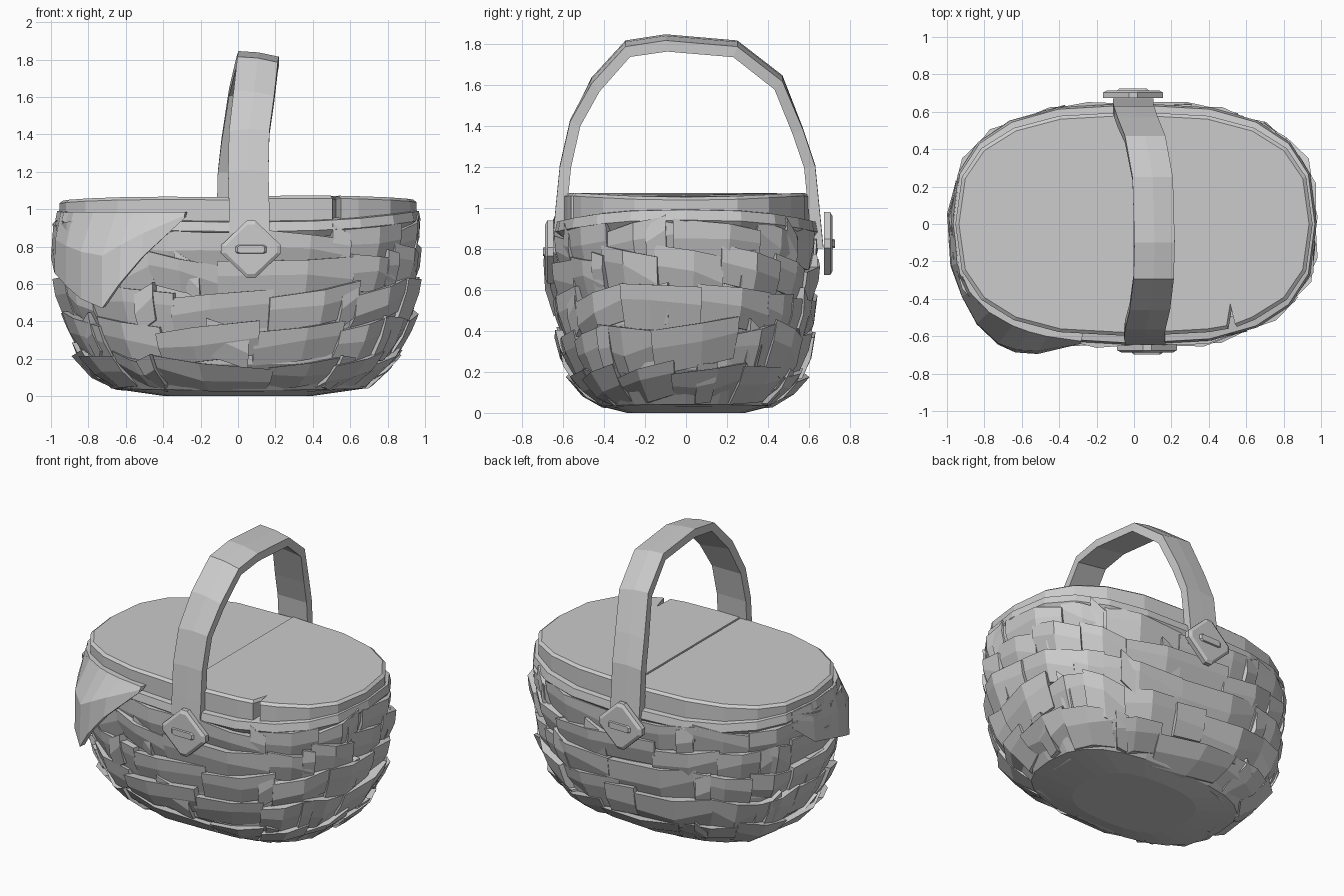
import bpy, bmesh, math, random
from mathutils import Vector

random.seed(4)
if "Cube" in bpy.data.objects:
    bpy.data.objects.remove(bpy.data.objects["Cube"])

grey = bpy.data.materials.new("light grey")
grey.use_nodes = True
COLOUR = (0.6, 0.6, 0.6, 1)
grey.diffuse_color = COLOUR
grey.node_tree.nodes["Principled BSDF"].inputs["Base Color"].default_value = COLOUR

# Basket profile: height, half length, half depth
PROFILE = [(0, .4, .3), (.035, .69, .43), (.18, .84, .55), (.4, .915, .595),
           (.7, .945, .615), (1.1, .945, .615)]


def finish(bm, name):
    bmesh.ops.recalc_face_normals(bm, faces=bm.faces)
    mesh = bpy.data.meshes.new(name)
    bm.to_mesh(mesh)
    bm.free()
    mesh.materials.append(grey)
    obj = bpy.data.objects.new(name, mesh)
    bpy.context.collection.objects.link(obj)
    return obj


def add_loft(bm, sections, ring=False):
    """Skin closed cross-sections; cap the ends unless they form a ring."""
    rows = [[bm.verts.new(p) for p in s] for s in sections]
    n = len(rows[0])
    pairs = list(zip(rows, rows[1:])) + ([(rows[-1], rows[0])] if ring else [])
    for a, b in pairs:
        for i in range(n):
            j = (i + 1) % n
            bm.faces.new((a[i], a[j], b[j], b[i]))
    if not ring:
        bm.faces.new(rows[0])
        bm.faces.new(rows[-1])


def oval(deg, a, b, power=2.7):
    t = math.radians(deg)
    c, s = math.cos(t), math.sin(t)
    return (math.copysign(a * abs(c) ** (2 / power), c),
            math.copysign(b * abs(s) ** (2 / power), s))


def wall(deg, z, out, sag=.06):
    """Point on the basket wall, pushed outwards; rows rise at both ends."""
    for (z0, a0, b0), (z1, a1, b1) in zip(PROFILE, PROFILE[1:]):
        if z <= z1:
            break
    f = (z - z0) / (z1 - z0)
    x, y = oval(deg, a0 + (a1 - a0) * f + out, b0 + (b1 - b0) * f + out)
    lift = sag * (math.cos(math.radians(deg)) ** 2 - .25) * min(1, z * 4)
    return Vector((x, y, z + lift))


# Solid core with the bottom
bm = bmesh.new()
add_loft(bm, [[wall(d, z, -.012) for d in range(0, 360, 15)]
              for z in (0, .035, .18, .4, .7, .93)])
finish(bm, "basket_core")


def add_slat(bm, d0, d1, z0, z1, low, high, steps=2):
    """Faceted plank whose top edge flares outwards."""
    sections = []
    tilt = random.uniform(-.04, .04)
    for k in range(steps + 1):
        f = k / steps
        d = d0 + (d1 - d0) * f
        dz = tilt * (f - .5) * 2
        swell = .02 * math.sin(math.pi * f) + random.uniform(-.01, .008)
        bottom, top = max(.025, z0 + dz), z1 + dz
        mid = bottom + (top - bottom) * random.uniform(.35, .7)
        sections.append([wall(d, bottom, low + swell),
                         wall(d, mid, (low + high) / 2 + .012 + swell),
                         wall(d, top, high + swell),
                         wall(d, top, -.03), wall(d, bottom, -.03)])
    add_loft(bm, sections)


# Woven rows of overlapping slats
ROWS = [(.03, .195), (.18, .385), (.37, .57), (.55, .74), (.71, .885)]
for r, (z0, z1) in enumerate(ROWS):
    bm = bmesh.new()
    count = 13 + r % 2
    step = 360 / count
    cuts = [k * step + r * 14 + random.uniform(-6, 6) for k in range(count)]
    cuts.append(cuts[0] + 360)
    for k, (d0, d1) in enumerate(zip(cuts, cuts[1:])):
        proud = .01 * (k % 2)
        add_slat(bm, d0 - .5, d1 + .5, z0 + random.uniform(-.02, .02),
                 z1 + random.uniform(-.015, .015), -.012 + proud,
                 .016 + proud + random.uniform(0, .012))
    finish(bm, f"woven_row_{r + 1}")

# Upright stakes showing between the slats
bm = bmesh.new()
for r, (z0, z1) in enumerate(ROWS):
    for k in range(6):
        d = k * 60 + r * 27 + random.uniform(-8, 8)
        add_slat(bm, d, d + 7, z0 + .01, z1 + .01, .014, .03, 1)
finish(bm, "stakes")

# Rim band around the opening
bm = bmesh.new()
add_loft(bm, [[wall(d, .86, .005), wall(d, .895, .032), wall(d, .945, .022),
               wall(d, .955, -.06), wall(d, .86, -.06)]
              for d in range(0, 360, 18)], ring=True)
finish(bm, "rim_band")


# Two lid halves meeting under the handle
def lid_half(name, side, top):
    outline = [oval(d, .955, .6) for d in range(-90, 91, 18)]
    outline = [(max(x, .003), y) for x, y in outline]
    if side > 0:
        # Small split in the front edge
        notch = [(.505, -.56), (.525, -.44), (.55, -.55)]
        outline = ([p for p in outline if p[1] < 0 and p[0] < .48] + notch +
                   [p for p in outline if p[1] >= 0 or p[0] > .58])
    bm = bmesh.new()

    def height(x, y):
        return top + .012 * x + .03 * (abs(y) / .6) ** 2 - .012

    add_loft(bm, [[(side * x, y, .9) for x, y in outline],
                  [(side * x, y, height(x, y) - .015) for x, y in outline],
                  [(side * (x * .98), y * .97, height(x, y)) for x, y in outline]])
    finish(bm, name)


lid_half("lid_left", 1, 1.052)
lid_half("lid_right", -1, 1.046)

# Arched handle: depth, height, sideways centre
ARCH = [(-.655, .78, .06), (-.635, 1.0, .06), (-.615, 1.2, .055), (-.565, 1.42, .06),
        (-.46, 1.62, .085), (-.295, 1.80, .105), (-.1, 1.83, .11),
        (.25, 1.80, .10), (.47, 1.63, .06), (.57, 1.38, .02),
        (.63, 1.2, .0), (.65, 1.0, -.005), (.67, .8, -.005)]
bm = bmesh.new()
sections = []
for y, z, x in ARCH:
    p = Vector((x, y, z))
    inward = (Vector((x, 0, min(z, 1.15))) - p).normalized() * .055
    side = Vector((.108, 0, -.015 if z > 1.5 else 0))
    sections.append([p - side, p + Vector((0, 0, .008)), p + side,
                     p + side + inward, p - side + inward])
add_loft(bm, sections)
finish(bm, "handle")


# Diamond clasps with a raised bar where the handle meets the basket
def clasp(name, x, y, z, facing):
    def plate(bm, points, near, far, shrink):
        add_loft(bm, [[(x + u * s, y + facing * d, z + v * s) for u, v in points]
                      for d, s in ((near, 1), (far - .012, 1), (far, shrink))])

    diamond = []
    for k in range(4):
        for turn in (-8, 8):
            t = math.radians(k * 90 + turn)
            diamond.append((.162 * math.cos(t), .155 * math.sin(t)))
    bar = [(-.085, -.015), (-.07, -.024), (.07, -.024), (.085, -.015),
           (.085, .015), (.07, .024), (-.07, .024), (-.085, .015)]
    bm = bmesh.new()
    plate(bm, diamond, -.012, .03, .86)
    plate(bm, bar, .02, .04, .85)
    finish(bm, name)


clasp("front_clasp", .07, -.657, .785, -1)
clasp("back_clasp", -.005, .685, .825, 1)

# Cloth hanging over the front right corner: angle, lower edge, looseness
DRAPE = [(166, .88, .03), (178, .74, .055), (193, .66, .06), (208, .59, .075),
         (222, .52, .12), (234, .47, .155), (241, .6, .15), (248, .74, .12),
         (259, .95, .035)]
bm = bmesh.new()
sections = []
for d, z, out in DRAPE:
    mid = z + (.98 - z) * .55
    outer = [wall(d, .985, .02, 0), wall(d, mid, out * .85, 0), wall(d, z, out, 0)]
    inner = [wall(d, z + .01, out - .03, 0), wall(d, mid, out * .85 - .03, 0),
             wall(d, .985, -.02, 0)]
    sections.append(outer + inner)
add_loft(bm, sections)
finish(bm, "cloth")
